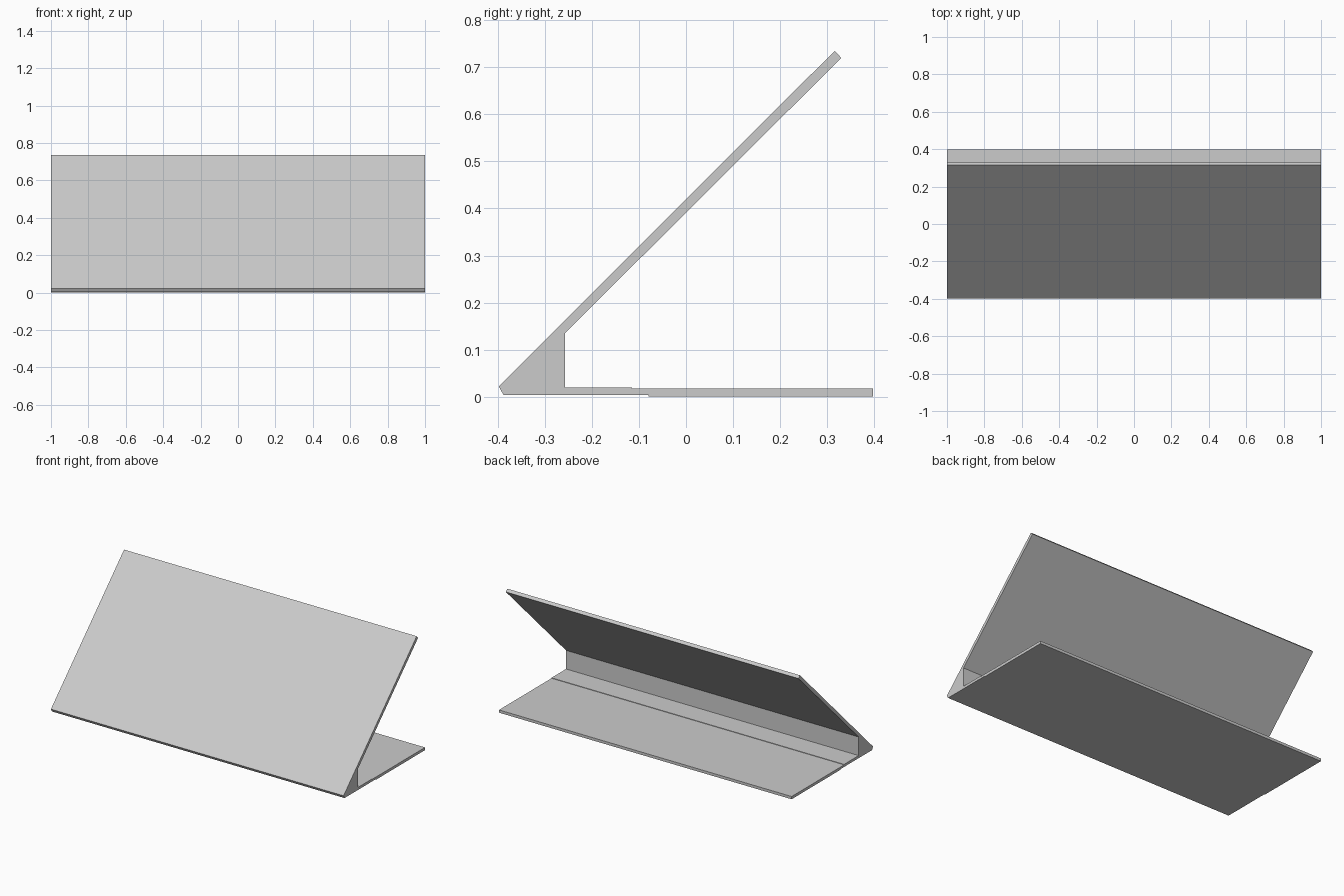
import bpy
import bmesh

cube = bpy.data.objects.get("Cube")
if cube:
    bpy.data.objects.remove(cube, do_unlink=True)

# Single light grey material
grey = bpy.data.materials.new("light grey")
grey.use_nodes = True
color = (0.6, 0.6, 0.6, 1.0)
grey.diffuse_color = color
grey.node_tree.nodes["Principled BSDF"].inputs["Base Color"].default_value = color


def extrude_profile(name, points, half_width):
    """Extrude a (y, z) outline along x, centred on x = 0."""
    bm = bmesh.new()
    face = bm.faces.new([bm.verts.new((-half_width, y, z)) for y, z in points])
    result = bmesh.ops.extrude_face_region(bm, geom=[face])
    moved = [v for v in result["geom"] if isinstance(v, bmesh.types.BMVert)]
    bmesh.ops.translate(bm, verts=moved, vec=(2 * half_width, 0, 0))
    bmesh.ops.recalc_face_normals(bm, faces=bm.faces)
    mesh = bpy.data.meshes.new(name)
    bm.to_mesh(mesh)
    bm.free()
    mesh.materials.append(grey)
    obj = bpy.data.objects.new(name, mesh)
    bpy.context.collection.objects.link(obj)
    return obj


# Slanted panel, solid wedge and flat foot share one continuous outline
outline = [
    # front lip and slanted panel
    (-0.388, 0.004), (-0.398, 0.022), (0.316, 0.735), (0.33, 0.72),
    # back of the wedge
    (-0.257, 0.135), (-0.257, 0.02),
    # top of the foot, with its small step
    (-0.115, 0.02), (-0.115, 0.017), (0.397, 0.017),
    # underside of the foot, with its small step
    (0.397, 0.0), (-0.08, 0.0), (-0.08, 0.004),
]
extrude_profile("slanted_panel_stand", outline, 1.0)
